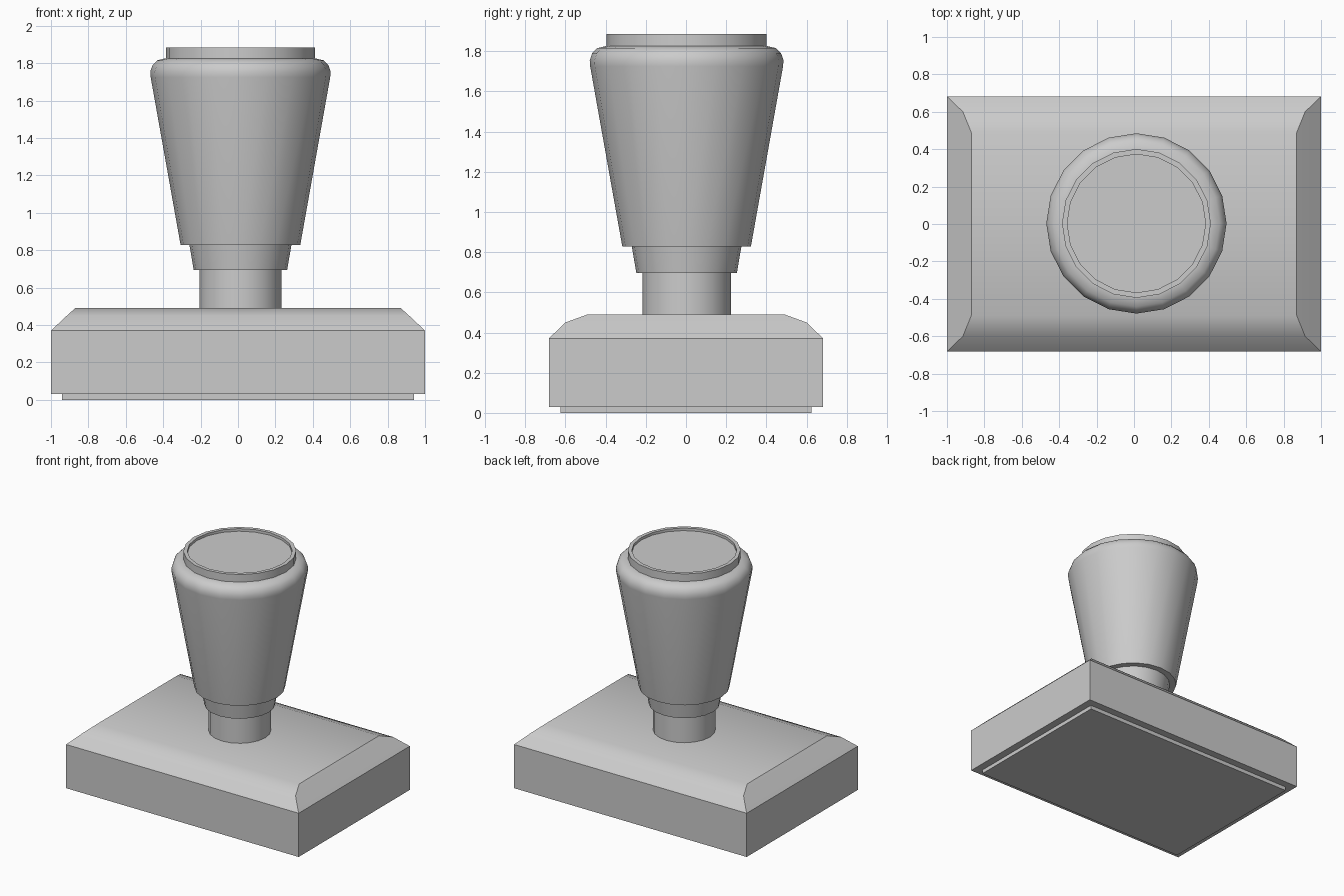
import bpy, bmesh
from math import cos, sin, pi, radians

if "Cube" in bpy.data.objects:
    bpy.data.objects.remove(bpy.data.objects["Cube"])

CX, CY = 0.013, 0.003   # axis of the handle
SIDES = 20


def build(name, rings, angle):
    """Skin a stack of closed rings, cap both ends and smooth by angle."""
    bm = bmesh.new()
    loops = [[bm.verts.new(p) for p in ring] for ring in rings]
    n = len(loops[0])
    for a, b in zip(loops, loops[1:]):
        for i in range(n):
            j = (i + 1) % n
            bm.faces.new((a[i], a[j], b[j], b[i]))
    bm.faces.new(loops[0][::-1])
    bm.faces.new(loops[-1])
    bmesh.ops.recalc_face_normals(bm, faces=bm.faces[:])
    mesh = bpy.data.meshes.new(name)
    bm.to_mesh(mesh)
    bm.free()
    obj = bpy.data.objects.new(name, mesh)
    bpy.context.collection.objects.link(obj)
    bpy.ops.object.select_all(action='DESELECT')
    obj.select_set(True)
    bpy.context.view_layer.objects.active = obj
    bpy.ops.object.shade_smooth_by_angle(angle=radians(angle))
    return obj


def block(name, levels):
    """Stack of rectangles given as (half x, half y, z)."""
    return build(name, [[(-x, -y, z), (x, -y, z), (x, y, z), (-x, y, z)]
                        for x, y, z in levels], 30)


def lathe(name, profile):
    """Turned part from (radius, z) points."""
    return build(name, [[(CX + r * cos(2 * pi * i / SIDES),
                          CY + r * sin(2 * pi * i / SIDES), z)
                         for i in range(SIDES)] for r, z in profile], 40)


# Rubber pad under the body
block("stamp_pad", [(0.94, 0.625, 0.0), (0.94, 0.625, 0.03)])

# Body with bevelled ends and rounded long sides
block("stamp_body", [(1.0, 0.683, 0.03), (1.0, 0.683, 0.37),
                     (0.915, 0.60, 0.45), (0.87, 0.49, 0.49)])

# Stem and collar
lathe("stem", [(0.22, 0.49), (0.22, 0.70)])
lathe("collar", [(0.25, 0.695), (0.273, 0.83)])

# Tapered grip with rounded shoulder
lathe("grip", [(0.32, 0.828), (0.48, 1.725), (0.482, 1.755),
               (0.470, 1.79), (0.445, 1.815), (0.40, 1.826)])

# Raised rim with a shallow recessed disc
lathe("top_cap", [(0.398, 1.82), (0.398, 1.885), (0.37, 1.885), (0.37, 1.865)])
